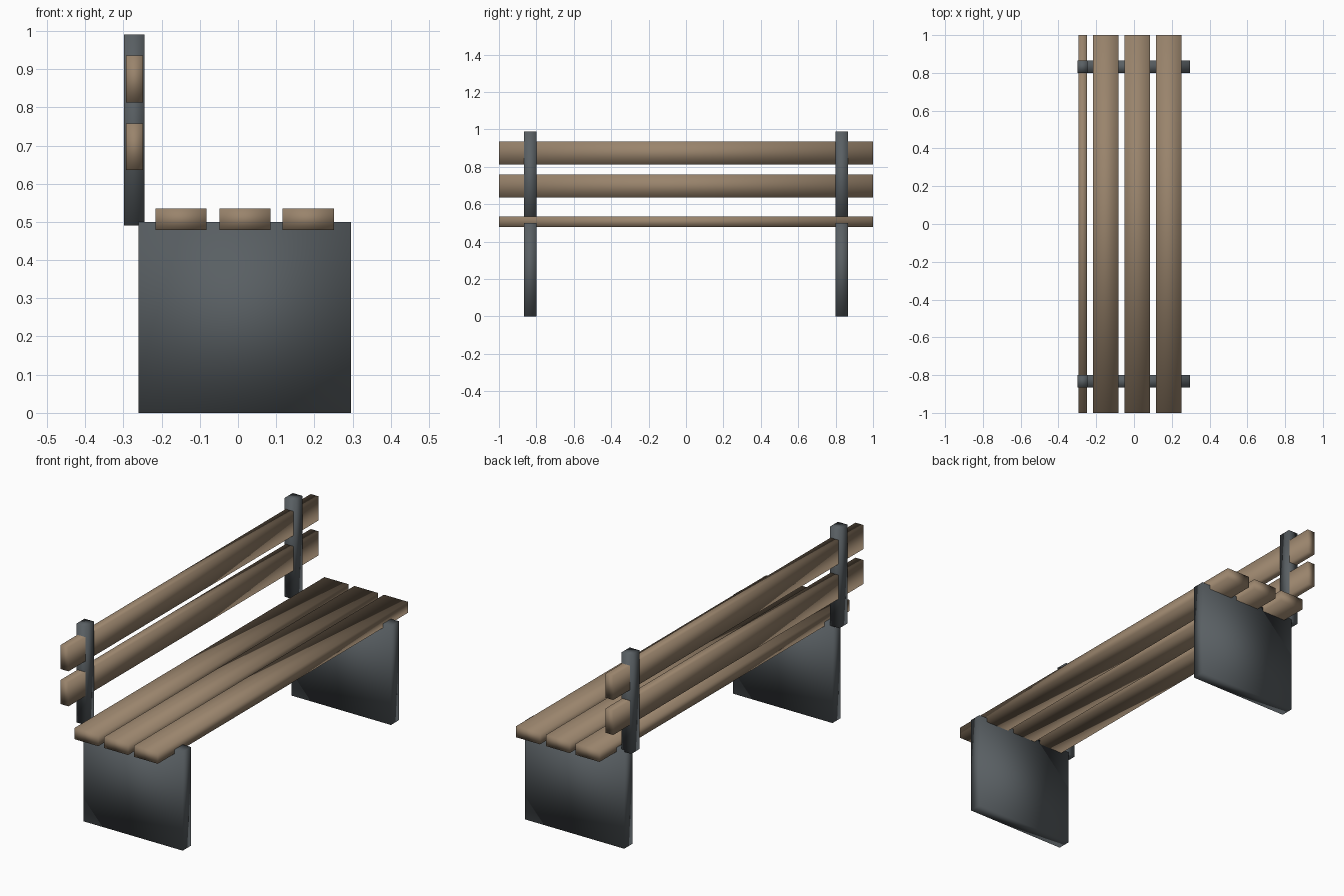
import bpy

if "Cube" in bpy.data.objects:
    bpy.data.objects.remove(bpy.data.objects["Cube"])


def material(name, color):
    m = bpy.data.materials.new(name)
    m.diffuse_color = (*color, 1)
    m.use_nodes = True
    m.node_tree.nodes["Principled BSDF"].inputs["Base Color"].default_value = m.diffuse_color
    return m


wood = material("wood", (0.32, 0.23, 0.15))
metal = material("dark_metal", (0.10, 0.115, 0.125))


def box(name, xs, ys, zs, mat):
    """Soft-shaded box spanning the given ranges."""
    bpy.ops.mesh.primitive_cube_add(size=1)
    ob = bpy.context.object
    ob.name = name
    for v in ob.data.vertices:
        for i, (lo, hi) in enumerate((xs, ys, zs)):
            v.co[i] = hi if v.co[i] > 0 else lo
    ob.data.materials.append(mat)
    for p in ob.data.polygons:
        p.use_smooth = True
    return ob


# Panel legs and backrest posts at both ends
for side, ys in (("front", (-0.865, -0.80)), ("rear", (0.80, 0.865))):
    box(f"{side}_leg_panel", (-0.26, 0.296), ys, (0, 0.5), metal)
    box(f"{side}_back_post", (-0.299, -0.245), ys, (0.49, 0.99), metal)

# Seat slats
for i, x in enumerate((-0.149, 0.018, 0.184)):
    box(f"seat_slat_{i + 1}", (x - 0.067, x + 0.067), (-1, 1), (0.479, 0.535), wood)

# Backrest slats
for i, z in enumerate((0.697, 0.874)):
    box(f"back_slat_{i + 1}", (-0.293, -0.249), (-1, 1), (z - 0.061, z + 0.061), wood)
